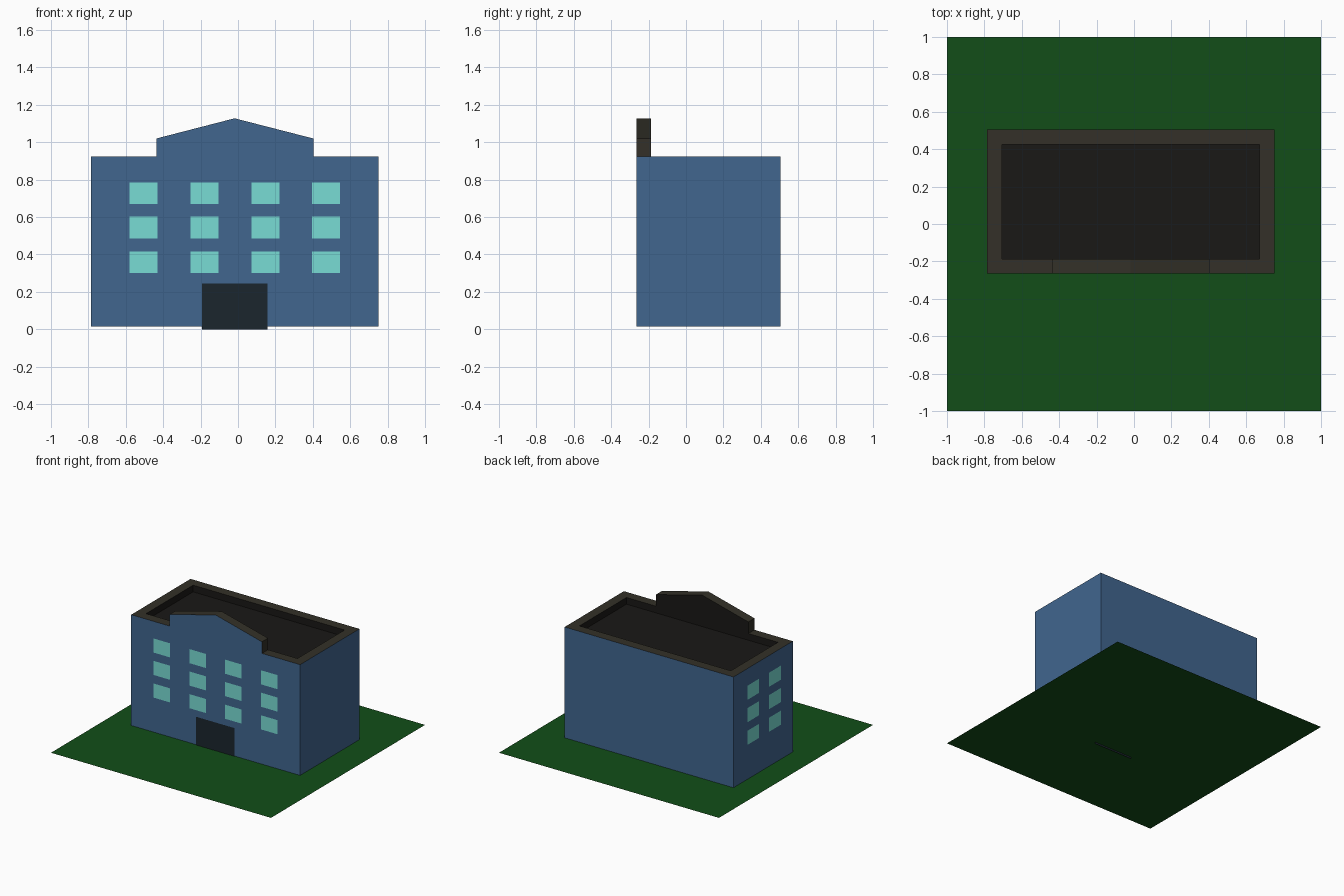
import bpy, bmesh
from mathutils import Vector

if "Cube" in bpy.data.objects:
    bpy.data.objects.remove(bpy.data.objects["Cube"])


def material(name, rgb):
    m = bpy.data.materials.new(name)
    m.diffuse_color = (*rgb, 1)
    m.use_nodes = True
    m.node_tree.nodes["Principled BSDF"].inputs["Base Color"].default_value = m.diffuse_color
    return m


WALL = material("wall_blue", (0.052, 0.133, 0.275))
TRIM = material("parapet_brown", (0.033, 0.030, 0.021))
ROOF = material("roof_dark", (0.010, 0.009, 0.008))
GLASS = material("window_glass", (0.19, 0.72, 0.66))
DOOR = material("door_dark", (0.011, 0.019, 0.027))
GRASS = material("grass", (0.006, 0.076, 0.009))


def finish(bm, name, mats):
    mesh = bpy.data.meshes.new(name)
    bm.to_mesh(mesh)
    bm.free()
    for m in mats:
        mesh.materials.append(m)
    ob = bpy.data.objects.new(name, mesh)
    bpy.context.collection.objects.link(ob)
    return ob


def panel(name, corner, u, v, mat):
    """Flat rectangle from a corner and two edge vectors; normal is u x v."""
    bm = bmesh.new()
    c, u, v = Vector(corner), Vector(u), Vector(v)
    bm.faces.new([bm.verts.new(p) for p in (c, c + u, c + u + v, c + v)])
    return finish(bm, name, [mat])


# Building dimensions
X0, X1, Y0, Y1, Z0, Z1 = -0.785, 0.75, -0.265, 0.505, 0.015, 0.925
RIM, DEPTH = 0.112, 0.055
GABLE = (-0.437, -0.018, 0.403)   # left, peak, right

# Main block
bm = bmesh.new()
bmesh.ops.create_cube(bm, size=1)
for v in bm.verts:
    v.co = (X1 if v.co.x > 0 else X0, Y1 if v.co.y > 0 else Y0, Z1 if v.co.z > 0 else Z0)
bm.normal_update()

# Recessed flat roof inside the parapet
top = [f for f in bm.faces if f.normal.z > 0.9]
bmesh.ops.inset_region(bm, faces=top, thickness=RIM)
floor = bmesh.ops.extrude_face_region(bm, geom=top)["geom"]
bmesh.ops.translate(bm, vec=(0, 0, -DEPTH), verts=[g for g in floor if isinstance(g, bmesh.types.BMVert)])
bmesh.ops.delete(bm, geom=[f for f in top if f.is_valid], context='FACES')

# Raised gable over the middle of the front parapet
for x in GABLE:
    bmesh.ops.bisect_plane(bm, geom=bm.verts[:] + bm.edges[:] + bm.faces[:],
                           plane_co=(x, 0, 0), plane_no=(1, 0, 0))
bm.normal_update()
rim = []
for f in bm.faces:
    c = f.calc_center_median()
    if f.normal.z > 0.9 and c.z > Z1 - 0.01 and c.y < Y0 + RIM and GABLE[0] < c.x < GABLE[2]:
        rim.append(f)
raised = bmesh.ops.extrude_face_region(bm, geom=rim)["geom"]
for v in (g for g in raised if isinstance(g, bmesh.types.BMVert)):
    v.co.z = 1.128 if abs(v.co.x - GABLE[1]) < 0.01 else 1.02
bmesh.ops.delete(bm, geom=[f for f in rim if f.is_valid], context='FACES')
bmesh.ops.recalc_face_normals(bm, faces=bm.faces[:])
bm.normal_update()

# Blue outside, brown parapet, dark roof well and gable back
for f in bm.faces:
    c, n = f.calc_center_median(), f.normal
    outer = (min(abs(c.x - X0), abs(c.x - X1)) < 1e-4 or
             min(abs(c.y - Y0), abs(c.y - Y1)) < 1e-4 or n.z < -0.9)
    if outer:
        f.material_index = 0
    elif c.z < Z1 - 0.01 or n.y > 0.9:
        f.material_index = 2
    else:
        f.material_index = 1
bmesh.ops.dissolve_limit(bm, angle_limit=0.01, verts=bm.verts[:], edges=bm.edges[:], delimit={'MATERIAL'})
finish(bm, "building", [WALL, TRIM, ROOF])

# Windows: three rows on the front and on the left side
GAP, W, H = 0.003, 0.15, 0.116
for row, z in enumerate((0.30, 0.486, 0.67)):
    for col, x in enumerate((-0.58, -0.255, 0.071, 0.395)):
        panel(f"front_window_{row}_{col}", (x, Y0 - GAP, z), (W, 0, 0), (0, 0, H), GLASS)
    for col, y in enumerate((0.325, 0.045)):
        panel(f"side_window_{row}_{col}", (X0 - GAP, y, z), (0, -W, 0), (0, 0, H), GLASS)

# Door
panel("door", (-0.193, Y0 - GAP, 0), (0.35, 0, 0), (0, 0, 0.246), DOOR)

# Lawn
panel("lawn", (-1, -1, Z0 - 0.001), (2, 0, 0), (0, 2, 0), GRASS)
